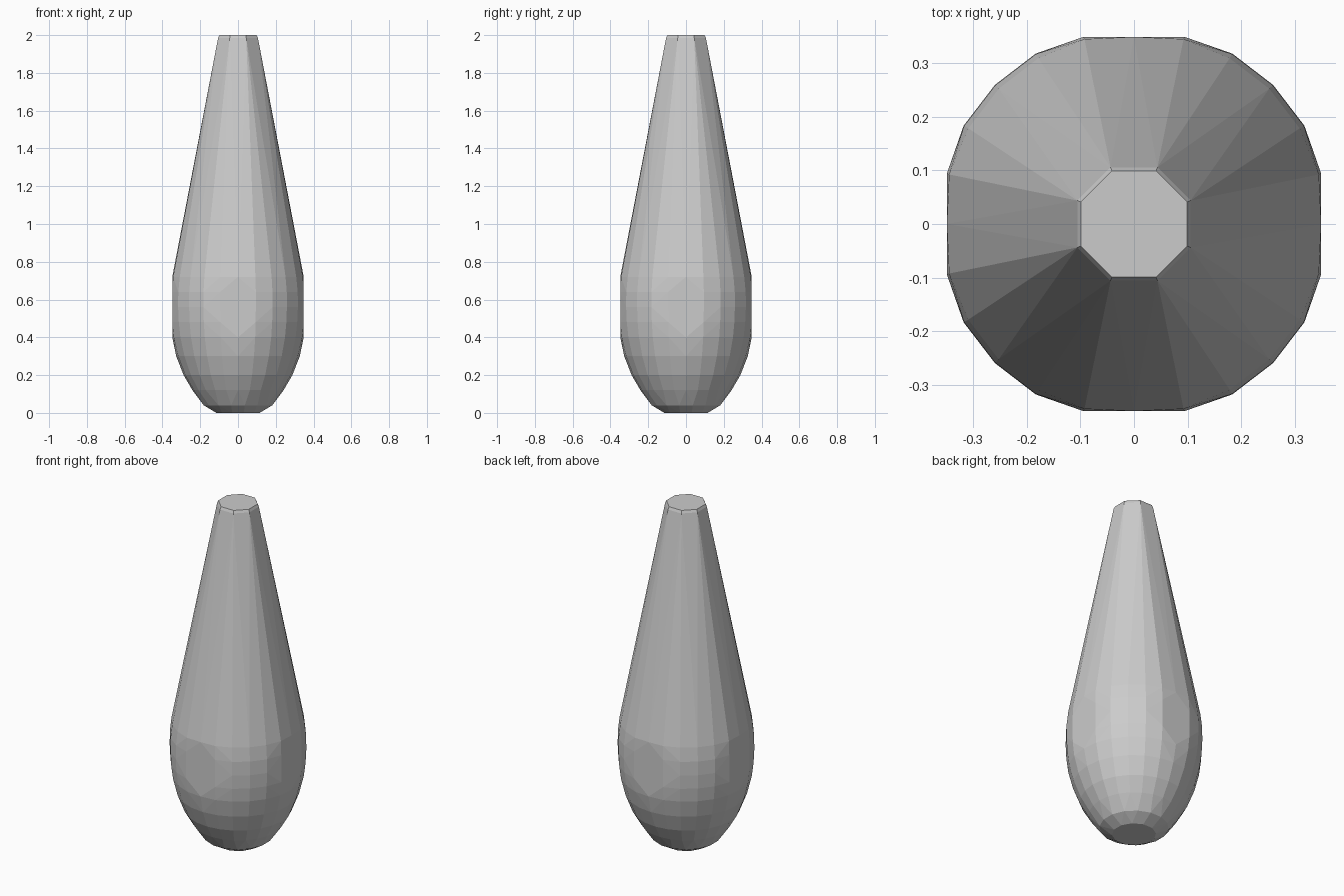
import bpy, bmesh
from math import sin, cos, pi

if "Cube" in bpy.data.objects:
    bpy.data.objects.remove(bpy.data.objects["Cube"])

LIMIT = 0.348  # the four flattened sides of the belly

# Profile: (radius, height, sides, angle offset)
rings = [
    (0.118, 0.0, 12, pi / 12), (0.185, 0.04, 16, pi / 16), (0.241, 0.12, 24, 0),
    (0.288, 0.20, 24, 0), (0.327, 0.30, 24, 0), (0.352, 0.40, 24, 0),
    (0.362, 0.48, 24, 0), (0.366, 0.56, 24, 0), (0.365, 0.64, 24, 0),
    (0.356, 0.72, 24, 0),
    (0.114, 1.985, 8, pi / 8), (0.107, 2.0, 8, pi / 8),
]

# Faceted teardrop body: hull over the clamped rings
bm = bmesh.new()
for r, z, n, off in rings:
    for i in range(n):
        a = off + 2 * pi * i / n
        x = max(-LIMIT, min(LIMIT, r * cos(a)))
        y = max(-LIMIT, min(LIMIT, r * sin(a)))
        bm.verts.new((x, y, z))
hull = bmesh.ops.convex_hull(bm, input=bm.verts[:])
bmesh.ops.delete(bm, geom=[v for v in bm.verts if not v.link_faces], context='VERTS')
bmesh.ops.dissolve_limit(bm, angle_limit=0.01, verts=bm.verts[:], edges=bm.edges[:])
bmesh.ops.recalc_face_normals(bm, faces=bm.faces[:])

mesh = bpy.data.meshes.new("teardrop_body")
bm.to_mesh(mesh)
bm.free()
body = bpy.data.objects.new("teardrop_body", mesh)
bpy.context.collection.objects.link(body)
